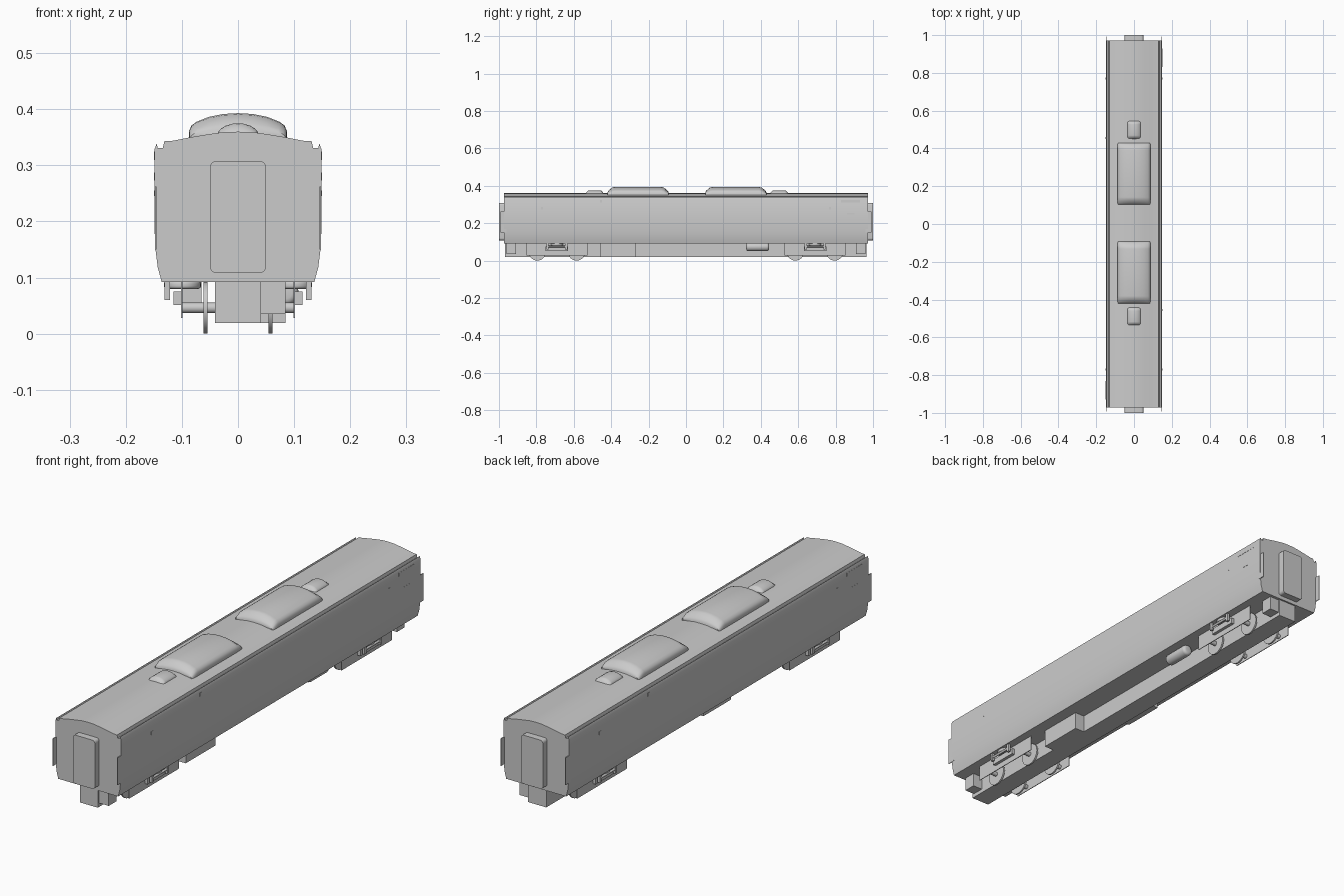
import bpy, bmesh, math
from mathutils import Matrix

if "Cube" in bpy.data.objects:
    bpy.data.objects.remove(bpy.data.objects["Cube"])


def finish(name, bm, smooth=None):
    bmesh.ops.recalc_face_normals(bm, faces=bm.faces[:])
    me = bpy.data.meshes.new(name)
    bm.to_mesh(me)
    bm.free()
    ob = bpy.data.objects.new(name, me)
    bpy.context.collection.objects.link(ob)
    if smooth:
        bpy.ops.object.select_all(action='DESELECT')
        ob.select_set(True)
        bpy.context.view_layer.objects.active = ob
        bpy.ops.object.shade_smooth_by_angle(angle=math.radians(smooth))
    return ob


def box(name, x, y, z):
    bm = bmesh.new()
    bmesh.ops.create_cube(bm, size=1)
    for v in bm.verts:
        v.co = [(a + b) / 2 + c * abs(b - a) for (a, b), c in zip((x, y, z), v.co)]
    return finish(name, bm)


def loft(name, sections, smooth=None):
    """Skin equal-length closed rings of points and cap both ends."""
    bm = bmesh.new()
    rings = [[bm.verts.new(p) for p in s] for s in sections]
    n = len(rings[0])
    for a, b in zip(rings, rings[1:]):
        for i in range(n):
            j = (i + 1) % n
            bm.faces.new((a[i], a[j], b[j], b[i]))
    bm.faces.new(rings[0])
    bm.faces.new(rings[-1])
    return finish(name, bm, smooth)


def cyl(name, loc, r, length, axis, seg=24, bevel=0):
    bm = bmesh.new()
    bmesh.ops.create_cone(bm, cap_ends=True, segments=seg, radius1=r, radius2=r, depth=length)
    if bevel:
        rims = [e for e in bm.edges if len(e.link_faces) == 2 and e.calc_face_angle() > 1]
        bmesh.ops.bevel(bm, geom=rims, offset=bevel, segments=4, profile=0.5, affect='EDGES')
    rot = {'X': Matrix.Rotation(math.pi / 2, 4, 'Y'),
           'Y': Matrix.Rotation(math.pi / 2, 4, 'X'), 'Z': Matrix()}[axis]
    bmesh.ops.transform(bm, matrix=Matrix.Translation(loc) @ rot, verts=bm.verts[:])
    return finish(name, bm, 40)


def mirrored(half):
    return half + [(-x, z) for x, z in reversed(half) if x > 0]


# Car body: one cross-section with tapered skirt, rain gutters and arched roof
half = [(0.136, 0.092), (0.143, 0.118), (0.147, 0.15), (0.149, 0.19), (0.149, 0.328),
        (0.145, 0.339), (0.143, 0.331), (0.134, 0.331), (0.131, 0.343),
        (0.115, 0.344), (0.085, 0.350), (0.055, 0.355), (0.028, 0.359), (0, 0.360)]
body = mirrored(half)
loft("car_body", [[(x, y, z) for x, z in body] for y in (-0.972, 0.972)], 25)


# Roof units: domed cross-section with sloping ends
def roof_unit(name, y0, y1, w, base, top, slope):
    prof = mirrored([(1, 0), (1, 0.35), (0.95, 0.55), (0.85, 0.68), (0.6, 0.86), (0.3, 0.97), (0, 1)])
    secs = []
    for y, sz, sx in ((y0, 0.42, 0.96), (y0 + slope * 0.2, 0.62, 0.99), (y0 + slope * 0.85, 0.95, 1),
                      (y0 + slope * 1.3, 1, 1), (y1 - slope * 1.3, 1, 1), (y1 - slope * 0.85, 0.95, 1),
                      (y1 - slope * 0.2, 0.62, 0.99), (y1, 0.42, 0.96)):
        secs.append([(x * w * sx, y, base + z * sz * (top - base)) for x, z in prof])
    loft(name, secs, 40)


for end, s in (("front", -1), ("rear", 1)):
    def span(a, b):
        return sorted((s * a + 0.005, s * b + 0.005))
    roof_unit(end + "_air_conditioner", *span(0.098, 0.425), 0.087, 0.345, 0.393, 0.03)
    roof_unit(end + "_roof_vent", *span(0.445, 0.542), 0.036, 0.345, 0.375, 0.015)

    # End gangway: rounded upright panel
    ring = []
    for cx, cz, a0 in ((1, 1, 0), (-1, 1, 90), (-1, -1, 180), (1, -1, 270)):
        for k in range(5):
            a = math.radians(a0 + k * 22.5)
            ring.append((cx * 0.038 + 0.012 * math.cos(a), 0.208 + cz * 0.088 + 0.012 * math.sin(a)))
    loft(end + "_gangway", [[(x, s * y, z) for x, z in ring] for y in (0.96, 1.0)], 30)

    # Thin corner plates beside the gangway
    for side in (-1, 1):
        box(end + "_corner_plate", (side * 0.145, side * 0.148), (s * 0.96, s * 0.992), (0.15, 0.262))

    # Equipment box under the end
    box(end + "_end_box", (0.035, 0.085), (s * 0.91, s * 0.96), (0.035, 0.095))

    # Bogie: wheels, axles, side frames, air springs and dampers
    yc = s * 0.69
    for dy in (-0.105, 0.105):
        cyl(end + "_axle", (0, yc + dy, 0.046), 0.0095, 0.2, 'X', 16)
        for side in (-1, 1):
            cyl(end + "_wheel", (side * 0.058, yc + dy, 0.046), 0.046, 0.007, 'X', 32)
    for side in (-1, 1):
        box(end + "_side_frame", (side * 0.099, side * 0.102), (yc - 0.163, yc + 0.163), (0.028, 0.092))
        box(end + "_frame_arm", (side * 0.1, side * 0.115), (yc - 0.06, yc + 0.06), (0.051, 0.075))
        cyl(end + "_air_spring", (side * 0.099, yc, 0.087), 0.033, 0.014, 'Z', 24, 0.005)
        cyl(end + "_damper", (side * 0.126, yc, 0.076), 0.005, 0.1, 'Y', 12)
        for dy in (-0.05, 0.05):
            box(end + "_damper_bracket", (side * 0.121, side * 0.131),
                (yc + dy - 0.006, yc + dy + 0.006), (0.06, 0.093))

# Underframe: central beam, equipment boxes and tank
box("centre_beam", (-0.041, 0.041), (-0.968, 0.965), (0.019, 0.095))
box("right_equipment_box", (0.035, 0.085), (-0.46, -0.267), (0.019, 0.095))
box("left_equipment_box", (-0.1, -0.065), (-0.15, 0.03), (0.052, 0.095))
cyl("air_tank", (0.085, 0.383, 0.073), 0.023, 0.122, 'Y', 24, 0.012)

# Flush side panels and lamps, rotated half a turn on the other side
for s in (-1, 1):
    x = (s * 0.146, s * 0.1498)
    box("side_panel", x, (s * 0.83, s * 0.93), (0.31, 0.324))
    box("small_panel", x, (s * 0.86, s * 0.9), (0.245, 0.255))
    for y, z in ((-0.77, 0.28), (-0.455, 0.318), (0.77, 0.28)):
        box("side_lamp", x, (s * y - 0.006, s * y + 0.006), (z - 0.007, z + 0.007))
